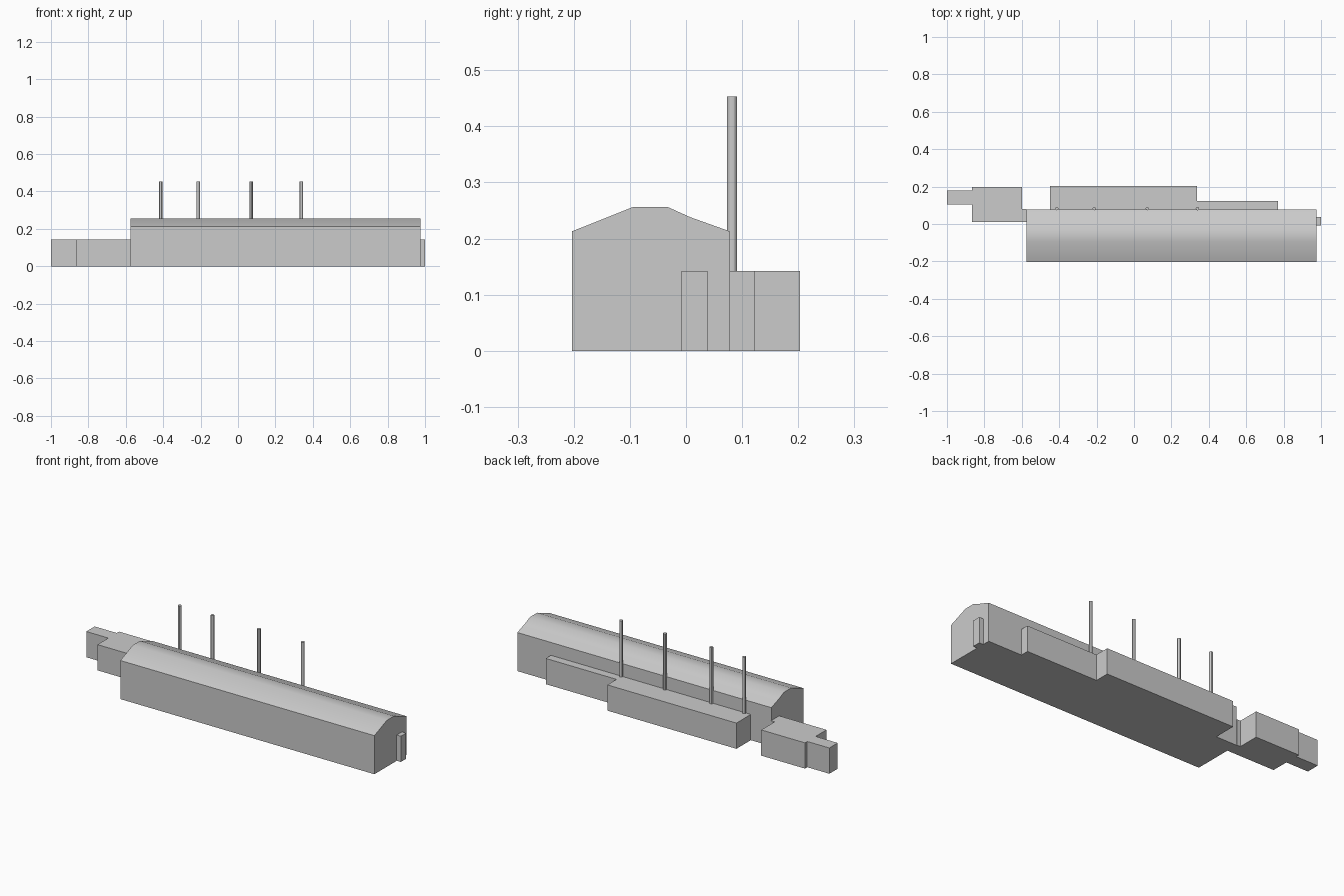
import bpy, bmesh, math

if "Cube" in bpy.data.objects:
    bpy.data.objects.remove(bpy.data.objects["Cube"])


def prism(name, pts, depth, place):
    """Extrude a 2D outline; place(u, v, t) maps it to 3D, t runs over depth."""
    bm = bmesh.new()
    face = bm.faces.new([bm.verts.new(place(u, v, depth[0])) for u, v in pts])
    ext = bmesh.ops.extrude_face_region(bm, geom=[face])
    ends = [g for g in ext["geom"] if isinstance(g, bmesh.types.BMVert)]
    shift = [b - a for a, b in zip(place(0, 0, depth[0]), place(0, 0, depth[1]))]
    bmesh.ops.translate(bm, verts=ends, vec=shift)
    bmesh.ops.recalc_face_normals(bm, faces=bm.faces)
    mesh = bpy.data.meshes.new(name)
    bm.to_mesh(mesh)
    bm.free()
    obj = bpy.data.objects.new(name, mesh)
    bpy.context.collection.objects.link(obj)
    return obj


def smooth(obj):
    bpy.ops.object.select_all(action='DESELECT')
    obj.select_set(True)
    bpy.context.view_layer.objects.active = obj
    bpy.ops.object.shade_smooth_by_angle(angle=math.radians(30))


def plan(u, v, t):
    return (u, v, t)


def section(u, v, t):
    return (t, u, v)


LOW = 0.142  # height shared by all low buildings

# Main hall with its ridged roof, extruded along x
hall = prism("main_hall",
             [(-0.203, 0), (0.078, 0), (0.078, 0.213), (0.008, 0.238),
              (-0.032, 0.256), (-0.095, 0.256), (-0.203, 0.213)],
             (-0.576, 0.975), section)
smooth(hall)

# Stepped annex along the back wall
prism("back_annex",
      [(-0.45, 0.078), (0.77, 0.078), (0.77, 0.123), (0.338, 0.123),
       (0.338, 0.203), (-0.45, 0.203)], (0, LOW), plan)

# Left wing with its narrow end block and short link to the hall
prism("left_wing",
      [(-0.576, 0.01), (-0.576, 0.081), (-0.598, 0.081), (-0.598, 0.198),
       (-0.865, 0.198), (-0.865, 0.178), (-1.0, 0.178), (-1.0, 0.105),
       (-0.865, 0.105), (-0.865, 0.01)], (0, LOW), plan)

# Small porch on the right gable
prism("right_porch", [(0.975, -0.008), (1.0, -0.008), (1.0, 0.038), (0.975, 0.038)],
      (0, LOW), plan)

# Row of chimneys rising from the annex roof
for i, x in enumerate((-0.413, -0.213, 0.071, 0.339)):
    ring = [(x + 0.009 * math.cos(a * math.tau / 12),
             0.082 + 0.009 * math.sin(a * math.tau / 12)) for a in range(12)]
    smooth(prism(f"chimney_{i + 1}", ring, (LOW - 0.002, 0.453), plan))
